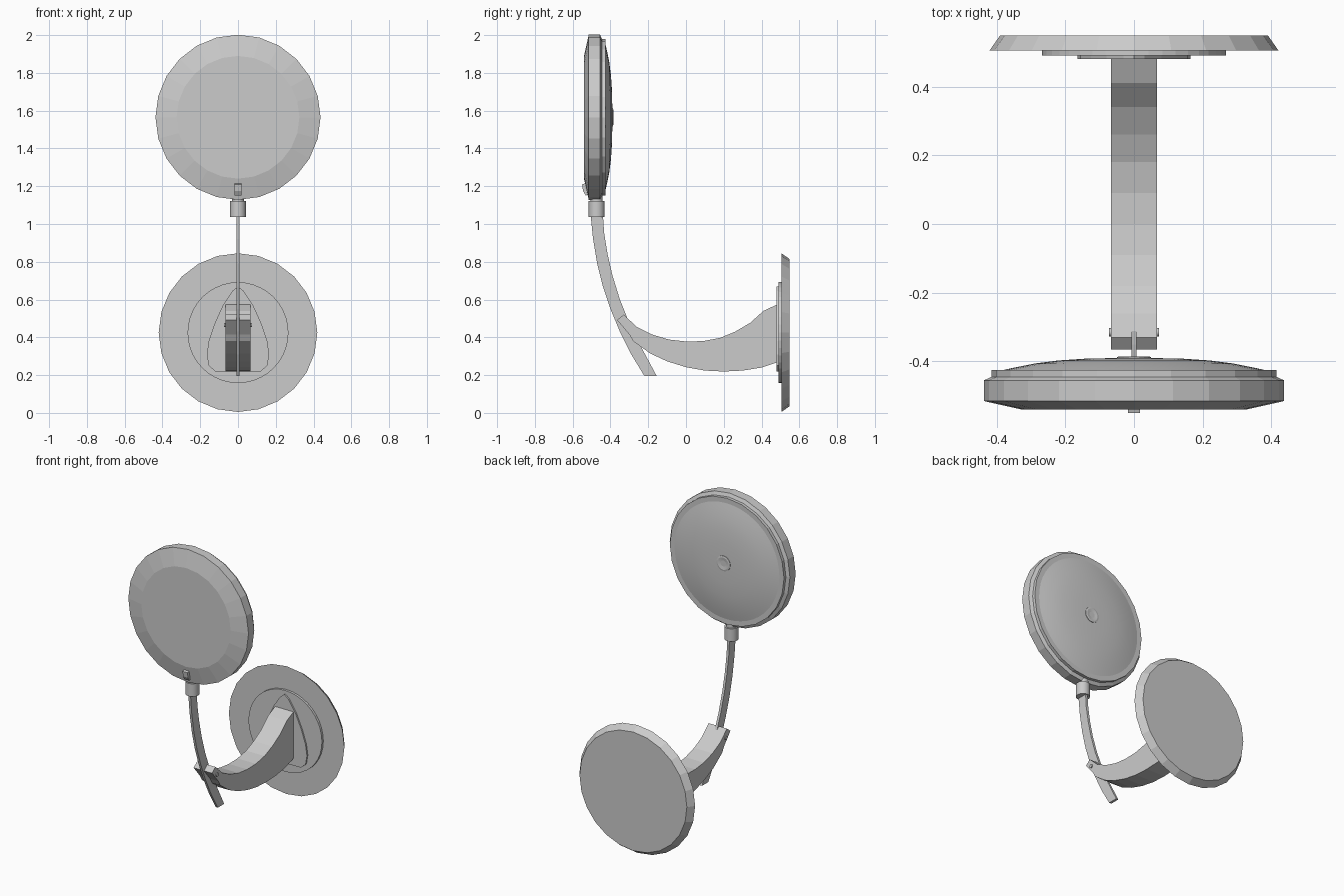
import bpy, bmesh, math
from mathutils import Matrix

cube = bpy.data.objects.get("Cube")
if cube:
    bpy.data.objects.remove(cube)

grey = bpy.data.materials.new("plain grey")
grey.use_nodes = True
grey.diffuse_color = (0.6, 0.6, 0.6, 1)
grey.node_tree.nodes["Principled BSDF"].inputs["Base Color"].default_value = (0.6, 0.6, 0.6, 1)


def finish(name, bm, smooth=None):
    bmesh.ops.recalc_face_normals(bm, faces=bm.faces)
    mesh = bpy.data.meshes.new(name)
    bm.to_mesh(mesh)
    bm.free()
    mesh.materials.append(grey)
    obj = bpy.data.objects.new(name, mesh)
    bpy.context.collection.objects.link(obj)
    if smooth:
        bpy.ops.object.select_all(action="DESELECT")
        obj.select_set(True)
        bpy.context.view_layer.objects.active = obj
        bpy.ops.object.shade_smooth_by_angle(angle=math.radians(smooth))
    return obj


def lathe(name, profile, z, sides=24, smooth=None):
    """Turn (radius, y) rings around the y axis and cap both ends."""
    bm = bmesh.new()
    rings = []
    for r, y in profile:
        angles = [2 * math.pi * i / sides for i in range(sides)]
        rings.append([bm.verts.new((r * math.sin(a), y, z + r * math.cos(a))) for a in angles])
    for a, b in zip(rings, rings[1:]):
        for i in range(sides):
            j = (i + 1) % sides
            bm.faces.new((a[i], a[j], b[j], b[i]))
    bm.faces.new(rings[0])
    bm.faces.new(rings[-1])
    return finish(name, bm, smooth)


def extrude(name, points, vec):
    """Close a 3D outline and push it along a vector."""
    bm = bmesh.new()
    face = bm.faces.new([bm.verts.new(p) for p in points])
    new = bmesh.ops.extrude_face_region(bm, geom=[face])["geom"]
    bmesh.ops.translate(bm, vec=vec, verts=[v for v in new if isinstance(v, bmesh.types.BMVert)])
    return finish(name, bm)


def side_profile(name, points, half):
    return extrude(name, [(-half, y, z) for y, z in points], (2 * half, 0, 0))


def cylinder(name, radius, depth, matrix, sides=16):
    bm = bmesh.new()
    bmesh.ops.create_cone(bm, cap_ends=True, segments=sides, radius1=radius,
                          radius2=radius, depth=depth, matrix=matrix)
    return finish(name, bm, 40)


# Lamp head: faceted rim, stepped lip and domed back
HEAD = 1.565
lathe("head_shell", [(0.325, -0.54), (0.437, -0.515), (0.437, -0.455), (0.415, -0.445),
                     (0.415, -0.425), (0.39, -0.425)], HEAD)
lathe("head_dome", [(0.39, -0.427), (0.35, -0.418), (0.29, -0.406), (0.22, -0.397),
                    (0.13, -0.391), (0.03, -0.39)], HEAD, 48, 40)
lathe("head_knob", [(0.05, -0.395), (0.05, -0.387), (0.04, -0.385), (0.02, -0.388)], HEAD, 20)

# Wall mount: flared plate, disc and rounded triangular bracket
WALL = 0.425
lathe("wall_plate", [(0.42, 0.505), (0.39, 0.548)], WALL)
lathe("wall_disc", [(0.267, 0.49), (0.267, 0.507)], WALL, 40)
half = [(0.03, 0.645), (0.08, 0.57), (0.125, 0.47), (0.155, 0.38), (0.165, 0.31),
        (0.155, 0.25), (0.12, 0.22)]
outline = [(0, 0.67)] + half + [(-x, z) for x, z in reversed(half)]
extrude("bracket_plate", [(x, 0.48, z) for x, z in outline], (0, 0.012, 0))

# Curved arm from the wall to the clamp
top = [(-0.33, 0.52), (-0.26, 0.455), (-0.18, 0.415), (-0.09, 0.388), (0, 0.378), (0.09, 0.38),
       (0.18, 0.397), (0.26, 0.43), (0.34, 0.477), (0.41, 0.54), (0.485, 0.575)]
bottom = [(0.485, 0.268), (0.4, 0.24), (0.3, 0.224), (0.2, 0.219), (0.1, 0.224), (0, 0.242),
          (-0.1, 0.273), (-0.19, 0.315), (-0.28, 0.38), (-0.3, 0.415), (-0.365, 0.492)]
side_profile("arm", top + bottom, 0.067)
turn = Matrix.Rotation(math.pi / 2, 4, "Y")
cylinder("clamp_pin", 0.012, 0.146, Matrix.Translation((0, -0.315, 0.465)) @ turn, 10)

# Thin curved blade that carries the head
front = [(-0.505, 1.05), (-0.492, 0.92), (-0.47, 0.79), (-0.44, 0.67), (-0.4, 0.55),
         (-0.35, 0.43), (-0.29, 0.31), (-0.22, 0.195)]
back = [(-0.155, 0.195), (-0.23, 0.335), (-0.3, 0.475), (-0.35, 0.6), (-0.39, 0.73),
        (-0.415, 0.84), (-0.433, 0.95), (-0.44, 1.05)]
side_profile("blade", front + back, 0.008)

# Socket, neck and switch below the head
cylinder("socket", 0.042, 0.084, Matrix.Translation((0, -0.473, 1.08)))
cylinder("neck", 0.032, 0.05, Matrix.Translation((0, -0.473, 1.135)))
side_profile("switch", [(-0.53, 1.15), (-0.545, 1.175), (-0.55, 1.21), (-0.535, 1.215),
                        (-0.515, 1.16)], 0.018)
